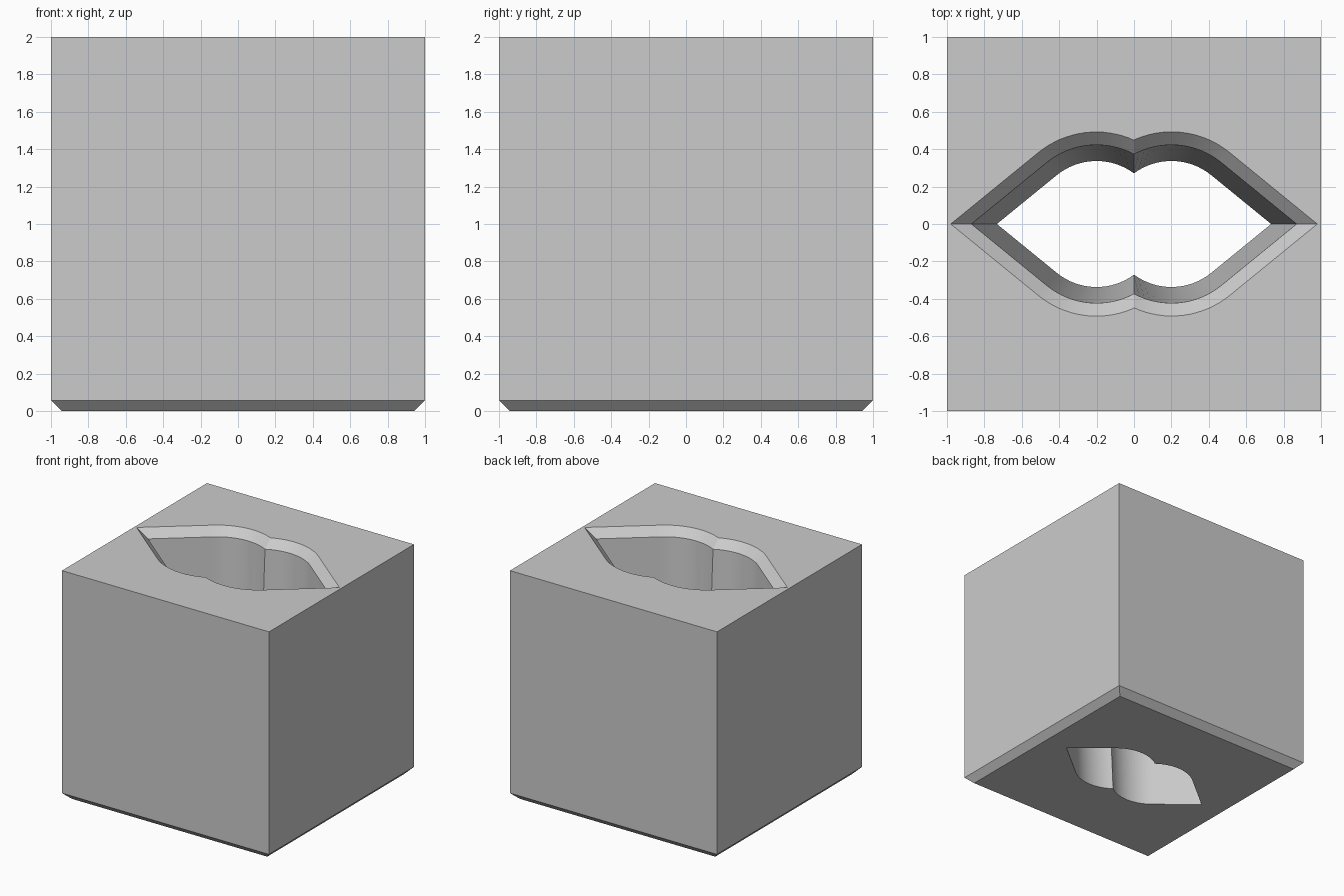
import bpy, bmesh, math

default = bpy.data.objects.get("Cube")
if default:
    bpy.data.objects.remove(default, do_unlink=True)

# Plain grey material
grey = bpy.data.materials.new("plain_grey")
grey.use_nodes = True
COLOR = (0.6, 0.6, 0.6, 1)
grey.diffuse_color = COLOR
grey.node_tree.nodes["Principled BSDF"].inputs["Base Color"].default_value = COLOR


def loft(name, rings):
    """Closed solid through stacked rings, given as (points, z) from bottom to top."""
    bm = bmesh.new()
    loops = [[bm.verts.new((x, y, z)) for x, y in pts] for pts, z in rings]
    n = len(loops[0])
    for low, high in zip(loops, loops[1:]):
        for i in range(n):
            j = (i + 1) % n
            bm.faces.new((low[i], low[j], high[j], high[i]))
    bm.faces.new(loops[0][::-1])
    bm.faces.new(loops[-1])
    bmesh.ops.recalc_face_normals(bm, faces=bm.faces)
    mesh = bpy.data.meshes.new(name)
    bm.to_mesh(mesh)
    bm.free()
    mesh.materials.append(grey)
    obj = bpy.data.objects.new(name, mesh)
    bpy.context.collection.objects.link(obj)
    return obj


def square(h):
    return [(h, -h), (h, h), (-h, h), (-h, -h)]


def lip_outline(r, offset=0.2, tangent=math.radians(50.8), steps=16):
    """Two overlapping circles with straight tangents running to a point on each side."""
    cusp = math.acos(-offset / r)
    quarter = [(offset + r / math.cos(tangent), 0)]
    for i in range(steps + 1):
        a = tangent + (cusp - tangent) * i / steps
        quarter.append((offset + r * math.cos(a), r * math.sin(a)))
    upper = quarter + [(-x, y) for x, y in quarter[-2:0:-1]]
    return upper + [(-x, -y) for x, y in upper[:1]] + [(x, -y) for x, y in upper[:0:-1]]


# Block with a chamfered foot
CHAMFER = 0.057
block = loft("block", [(square(1 - CHAMFER), 0), (square(1), CHAMFER), (square(1), 2)])

# Tapered opening with a chamfered rim, overshooting both ends of the block
R_FOOT, R_RIM, RIM = 0.337, 0.423, 0.07
over = 0.1
taper = (R_RIM - R_FOOT) / (2 - RIM)
cutter = loft("opening_cutter", [
    (lip_outline(R_FOOT - taper * over), -over),
    (lip_outline(R_RIM), 2 - RIM),
    (lip_outline(R_RIM + RIM + over), 2 + over),
])
cutter.hide_render = True

cut = block.modifiers.new("opening", "BOOLEAN")
cut.operation = "DIFFERENCE"
cut.solver = "EXACT"
cut.object = cutter

# Bake the cut and smooth the curved walls
bpy.ops.object.select_all(action="DESELECT")
block.select_set(True)
bpy.context.view_layer.objects.active = block
bpy.ops.object.modifier_apply(modifier=cut.name)
bpy.data.objects.remove(cutter, do_unlink=True)
bpy.ops.object.shade_smooth_by_angle(angle=math.radians(20))
